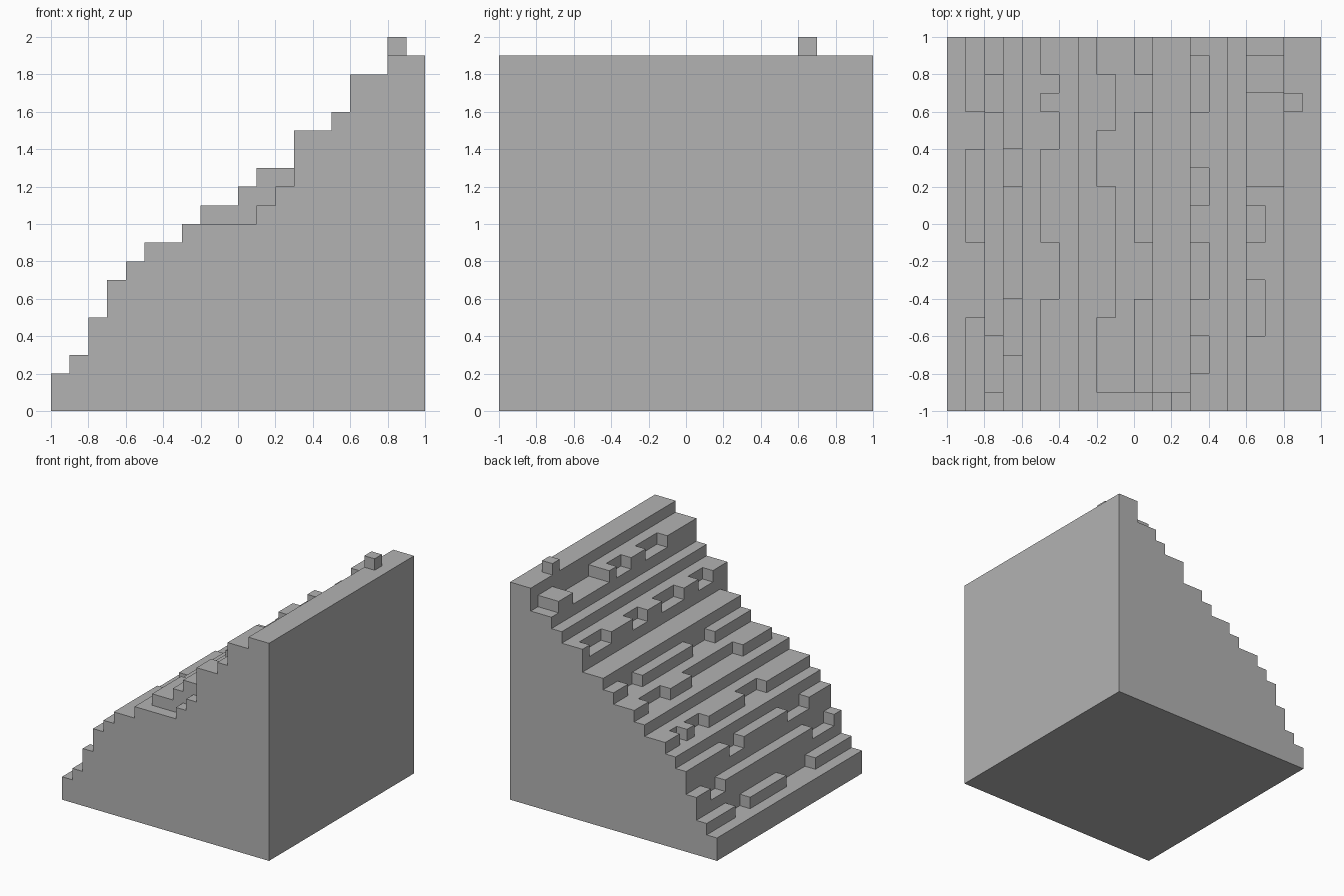
import bpy
import bmesh
from mathutils import Vector

CELL = 0.1
COUNT = 20

default_cube = bpy.data.objects.get("Cube")
if default_cube:
    bpy.data.objects.remove(default_cube, do_unlink=True)

# Plain stone colour
stone = bpy.data.materials.new("plain_grey")
stone.use_nodes = True
grey = (0.45, 0.45, 0.45, 1.0)
stone.diffuse_color = grey
stone.node_tree.nodes["Principled BSDF"].inputs["Base Color"].default_value = grey

# Tread heights, in cells, from the low side to the high side
treads = [2, 3, 5, 7, 8, 9, 9, 10, 11, 11, 12, 13, 13, 15, 15, 16, 18, 18, 19, 19]
heights = [[tread] * COUNT for tread in treads]


def change(column, first_row, end_row, amount=-1):
    """Lower or raise a run of cells along one tread, rows counted from the front."""
    for row in range(first_row, end_row):
        heights[column][row] += amount


# Notches worn one cell deep into the tread edges
notches = {
    1: [(5, 9), (14, 16)],
    2: [(1, 4), (16, 18)],
    3: [(3, 6), (12, 14)],
    5: [(6, 9), (14, 16), (17, 18)],
    8: [(5, 12), (15, 18)],
    10: [(6, 9), (16, 18)],
    13: [(2, 4), (6, 9), (11, 13), (16, 19)],
    16: [(4, 7), (9, 11), (12, 17), (19, 20)],
    17: [(12, 17), (19, 20)],
}
for column, runs in notches.items():
    for first_row, end_row in runs:
        change(column, first_row, end_row)

# Sunken steps along the front edge
for column, depth in zip(range(8, 13), (1, 1, 2, 2, 1)):
    change(column, 0, 1, -depth)

# Single block on the crest
change(18, 16, 17, 1)


def filled(cell):
    column, row, level = cell
    if not (0 <= column < COUNT and 0 <= row < COUNT):
        return False
    return 0 <= level < heights[column][row]


def add_exposed_faces(bm, cell):
    """Add a square on each side of a cell that touches open air."""
    centre = Vector(cell) + Vector((0.5, 0.5, 0.5))
    for axis in range(3):
        for sign in (-1, 1):
            normal = Vector((0, 0, 0))
            normal[axis] = sign
            if filled(tuple(int(a + b) for a, b in zip(cell, normal))):
                continue
            side = Vector((0, 0, 0))
            side[(axis + 1) % 3] = 0.5
            up = normal.cross(side)
            middle = centre + normal * 0.5
            corners = (-side - up, side - up, side + up, up - side)
            bm.faces.new([bm.verts.new(middle + c) for c in corners])


# Terraced slope as one closed skin
bm = bmesh.new()
for column in range(COUNT):
    for row in range(COUNT):
        for level in range(heights[column][row]):
            add_exposed_faces(bm, (column, row, level))
bmesh.ops.remove_doubles(bm, verts=bm.verts, dist=0.01)
bmesh.ops.dissolve_limit(bm, angle_limit=0.02, verts=bm.verts, edges=bm.edges)
for vert in bm.verts:
    vert.co = (vert.co - Vector((COUNT / 2, COUNT / 2, 0))) * CELL

mesh = bpy.data.meshes.new("terraced_slope")
bm.to_mesh(mesh)
bm.free()
mesh.materials.append(stone)
slope = bpy.data.objects.new("terraced_slope", mesh)
bpy.context.collection.objects.link(slope)
